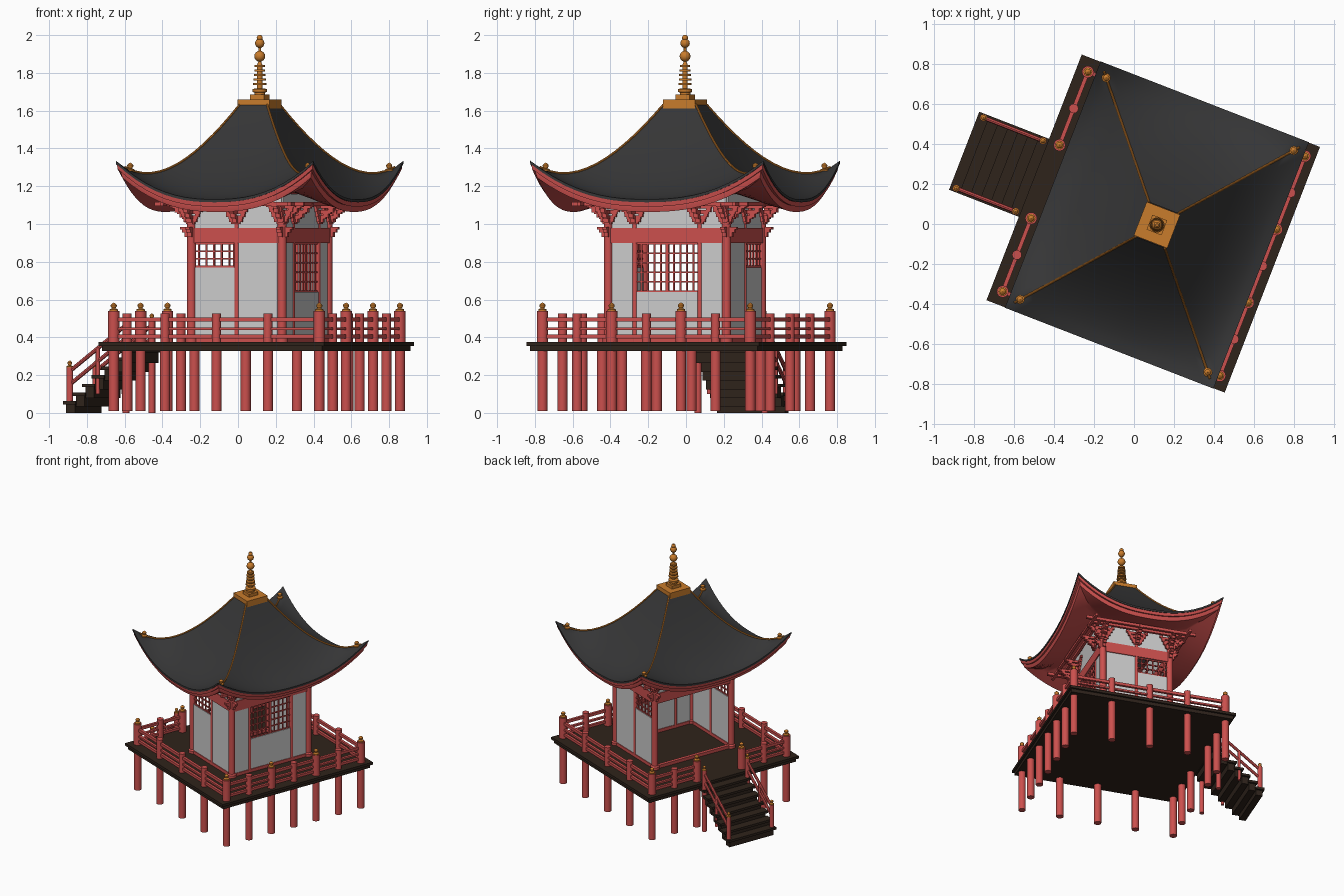
import bpy, bmesh
from math import radians, pi, cos, sin
from mathutils import Matrix, Vector

if "Cube" in bpy.data.objects:
    bpy.data.objects.remove(bpy.data.objects["Cube"])

# whole pavilion is modelled square-on, then turned into place
PLACE = Matrix.Translation((0.115, -0.005, 0)) @ Matrix.Rotation(radians(-21.2), 4, 'Z')

def material(name, rgb):
    m = bpy.data.materials.new(name)
    m.diffuse_color = (*rgb, 1)
    m.use_nodes = True
    m.node_tree.nodes["Principled BSDF"].inputs["Base Color"].default_value = m.diffuse_color
    return m

RED = material("red_paint", (0.6, 0.08, 0.075))
GOLD = material("gold", (0.58, 0.2, 0.025))
TILE = material("dark_tile", (0.036, 0.036, 0.037))
WOOD = material("dark_wood", (0.028, 0.017, 0.011))
TEAL = material("teal", (0.0, 0.25, 0.18))

class Part:
    def __init__(self):
        self.bm = bmesh.new()

    def box(self, lo, hi):
        c = [(a + b) / 2 for a, b in zip(lo, hi)]
        s = [abs(b - a) for a, b in zip(lo, hi)]
        bmesh.ops.create_cube(self.bm, size=1, matrix=Matrix.Translation(c) @ Matrix.Diagonal((*s, 1)))

    def rod(self, a, b, r, n=16):
        a, b = Vector(a), Vector(b)
        rot = (b - a).to_track_quat('Z', 'Y').to_matrix().to_4x4()
        bmesh.ops.create_cone(self.bm, cap_ends=True, segments=n, radius1=r, radius2=r,
                              depth=(b - a).length, matrix=Matrix.Translation((a + b) / 2) @ rot)

    def rings(self, rings):
        vs = [[self.bm.verts.new(p) for p in ring] for ring in rings]
        n = len(vs[0])
        for r0, r1 in zip(vs, vs[1:]):
            for j in range(n):
                k = (j + 1) % n
                self.bm.faces.new((r0[j], r0[k], r1[k], r1[j]))

    def lathe(self, at, profile, n=16):
        self.rings([[(at[0] + max(r, 1e-4) * cos(2 * pi * j / n), at[1] + max(r, 1e-4) * sin(2 * pi * j / n),
                      at[2] + z) for j in range(n)] for r, z in profile])

    def finish(self, name, mat=None, angle=35):
        bmesh.ops.recalc_face_normals(self.bm, faces=self.bm.faces)
        me = bpy.data.meshes.new(name)
        self.bm.to_mesh(me)
        ob = bpy.data.objects.new(name, me)
        bpy.context.collection.objects.link(ob)
        ob.matrix_world = PLACE
        if mat:
            me.materials.append(mat)
        bpy.ops.object.select_all(action='DESELECT')
        ob.select_set(True)
        bpy.context.view_layer.objects.active = ob
        bpy.ops.object.shade_smooth_by_angle(angle=radians(angle))

KNOB = [(0, 0), (0.022, 0), (0.022, 0.008), (0.009, 0.014), (0.016, 0.024), (0.016, 0.032), (0.008, 0.04), (0, 0.044)]

# ---------- platform ----------
deck = Part()
deck.box((-0.66, -0.66, 0.355), (0.62, 0.66, 0.375))
deck.box((-0.645, -0.645, 0.328), (0.605, 0.645, 0.355))
deck.finish("platform", WOOD)

# ---------- posts, legs, railing ----------
U0, U1, V = -0.6, 0.567, 0.59
us = [U0 + (U1 - U0) * i / 4 for i in range(5)]
vs = [-V + 2 * V * i / 6 for i in range(7)]
tall = [(u, v) for u in (U0, U1) for v in vs[::2]]
short = [(u, v) for u in (U0, U1) for v in vs[1::2] if not (u == U0 and abs(v) < 0.1)]
short += [(u, v) for u in us[1:4] for v in (-V, V)]
legs, posts, knobs, rails = Part(), Part(), Part(), Part()
for u, v in tall + short:
    legs.rod((u, v, 0.01), (u, v, 0.33), 0.027)
for u, v in tall:
    posts.rod((u, v, 0.37), (u, v, 0.54), 0.03)
    knobs.lathe((u, v, 0.54), KNOB)
for u, v in short:
    posts.rod((u, v, 0.37), (u, v, 0.527), 0.024)
for z, h in ((0.494, 0.011), (0.445, 0.007), (0.405, 0.01)):
    for v in (-V, V):
        rails.box((U0, v - 0.01, z - h), (U1, v + 0.01, z + h))
    rails.box((U1 - 0.01, -V, z - h), (U1 + 0.01, V, z + h))
    for s in (-1, 1):
        rails.box((U0 - 0.01, s * V / 3, z - h), (U0 + 0.01, s * V, z + h))

# ---------- stairs ----------
steps = Part()
N = 7
for i in range(N):
    u = -1.035 + i * 0.054
    z = 0.062 + i * 0.046
    steps.box((u, -0.212, z - 0.018), (u + 0.07, 0.207, z))
    steps.box((u + 0.012, -0.195, max(0, z - 0.075)), (u + 0.062, 0.19, z - 0.01))
steps.finish("stairs", WOOD)
for v in (-0.192, 0.187):
    for u, z0, z1, r in ((-1.004, 0.06, 0.24, 0.018), (-0.685, 0, 0.49, 0.018)):
        posts.rod((u, v, z0), (u, v, z1), r)
        knobs.lathe((u, v, z1), [(r * 0.75, z * 0.85) for r, z in KNOB])
    posts.rod((-0.845, v, 0.1), (-0.845, v, 0.34), 0.011)
    for dz in (0, -0.07):
        rails.rod((-1.004, v, 0.22 + dz), (-0.685, v, 0.465 + dz), 0.011, 8)
legs.finish("platform_legs", RED)
posts.finish("railing_posts", RED)
knobs.finish("post_knobs", GOLD)
rails.finish("railings", RED)

# ---------- hall: columns, walls, windows ----------
A, B = 0.257, 0.335
WV = 0.185
cols, walls, frame, lattice = Part(), Part(), Part(), Part()
for u in (-A, A):
    for v in (-B, B):
        cols.lathe((u, v, 0.375), [(0, 0), (0.032, 0), (0.032, 0.02), (0.024, 0.03), (0.024, 0.65), (0, 0.65)])
for s in (-1, 1):
    cols.rod((0, s * B, 0.375), (0, s * B, 1.0), 0.014)
    cols.rod((A, s * WV, 0.375), (A, s * WV, 1.0), 0.014)
cols.finish("columns", RED)

T = 0.008
for s in (-1, 1):
    v = s * B
    walls.box((-A, v - T, 0.375), (0, v + T, 0.77))
    walls.box((0, v - T, 0.375), (A, v + T, 0.92))
    walls.box((-A, v - T, 0.9), (A, v + T, 1.16))
    walls.box((A - T, s * WV, 0.375), (A + T, s * B, 0.92))
    walls.box((s * A - T, -B, 0.9), (s * A + T, B, 1.16))
    # side windows
    for i in range(1, 6):
        u = -A + A * i / 6
        lattice.box((u - 0.004, v - 0.005, 0.77), (u + 0.004, v + 0.005, 0.9))
    for i in range(4):
        z = 0.775 + 0.04 * i
        lattice.box((-A, v - 0.005, z - 0.004), (0, v + 0.005, z + 0.004))
walls.box((A - T, -WV, 0.375), (A + T, WV, 0.64))
walls.finish("wall_panels")
# wide rear window
for i in range(1, 10):
    v, w = -WV + 2 * WV * i / 10, (0.009 if i == 5 else 0.004)
    lattice.box((A - 0.005, v - w, 0.64), (A + 0.005, v + w, 0.9))
for i in range(6):
    z = 0.645 + 0.05 * i
    lattice.box((A - 0.005, -WV, z - 0.004), (A + 0.005, WV, z + 0.004))
lattice.finish("window_lattice", RED)

# ---------- sills, tie beams, beam noses ----------
for s in (-1, 1):
    for z0, z1, t in ((0.375, 0.4, 0.013), (0.9, 0.98, 0.015)):
        frame.box((-A, s * B - t, z0), (A, s * B + t, z1))
        frame.box((s * A - t, -B, z0), (s * A + t, B, z1))
    for q in (-1, 1):
        for d, z in ((0.035, 0.93), (0.05, 0.955), (0.062, 0.97)):
            frame.box((q * A, s * B - 0.012, z), (q * (A + d), s * B + 0.012, 0.985))
            frame.box((q * A - 0.012, s * B, z), (q * A + 0.012, s * (B + d), 0.985))
frame.finish("tie_beams", RED)

# ---------- stepped brackets and purlins ----------
br = Part()
def bracket(u, v, nu, nv):
    for i in range(4):
        z, w, out = 1.0 + 0.027 * i, 0.025 + 0.015 * i, 0.022 + 0.028 * i
        for half, back, reach in ((w, 0.016, 0.02), (0.011, 0, out)):
            p = [(u + k * nu + h * nv, v + k * nv + h * nu, z + dz)
                 for k, h, dz in ((-back, -half, 0), (reach, half, 0.019))]
            br.box(*p)
        for h in (-w, w):   # small bearing blocks
            c = (u + 0.01 * nu + h * nv, v + 0.01 * nv + h * nu)
            br.box((c[0] - 0.012, c[1] - 0.012, z + 0.01), (c[0] + 0.012, c[1] + 0.012, z + 0.027))
        c = (u + out * nu, v + out * nv)
        br.box((c[0] - 0.013, c[1] - 0.013, z + 0.008), (c[0] + 0.013, c[1] + 0.013, z + 0.027))
for s in (-1, 1):
    for u in (-A, 0, A):
        bracket(u, s * B, 0, s)
    for v in (-B, -WV, WV, B):
        bracket(s * A, v, s, 0)
    for d in (0.055, 0.105):
        br.box((-A - d - 0.06, s * (B + d) - 0.01, 1.095), (A + d + 0.06, s * (B + d) + 0.01, 1.117))
        br.box((s * (A + d) - 0.01, -B - d - 0.06, 1.095), (s * (A + d) + 0.01, B + d + 0.06, 1.117))
br.finish("brackets", RED)

# ---------- roof: rings of (size, mid height, corner lift) ----------
RU, RV, P, SEG = 0.56, 0.662, 2.4, 20
def lift(s):
    return 0.205 * s ** 3.6
def ring(s, z, k):
    pts = []
    for cu, cv, du, dv in ((-1, -1, 1, 0), (1, -1, 0, 1), (1, 1, -1, 0), (-1, 1, 0, -1)):
        for j in range(SEG):
            t = 2 * j / SEG
            pts.append((s * RU * (cu + du * t), s * RV * (cv + dv * t), z + k * abs(t - 1) ** P))
    return pts
def top_z(s):
    return 1.13 + 0.5 * ((1 - s) / 0.86) ** 1.65
top = [0.14 + 0.86 * i / 14 for i in range(15)]
roof = Part()
roof.rings([ring(s, top_z(s), lift(s)) for s in top] +
           [ring(1, 1.115, lift(1)), ring(0.9, 1.125, lift(0.9))])
roof.finish("roof", TILE, 50)
eave = Part()
eave.rings([ring(s, z, lift(1) * k) for s, z, k in
            ((0.9, 1.125, 0.68), (0.993, 1.115, 0.985), (0.988, 1.092, 0.97), (0.965, 1.095, 0.9),
             (0.965, 1.085, 0.9), (0.955, 1.064, 0.88), (0.925, 1.07, 0.78), (0.8, 1.095, 0.46),
             (0.65, 1.13, 0.22), (0.42, 1.175, 0.05))])
eave.finish("eaves", RED, 40)

# ---------- gold hip ridges and corner knobs ----------
hip = Part()
for a in (-1, 1):
    for b in (-1, 1):
        pts = [(a * s * RU, b * s * RV, top_z(s) + lift(s) + 0.002) for s in top[:-1]]
        for p, q in zip(pts, pts[1:]):
            hip.rod(p, q, 0.006, 8)
        s = 0.9
        hip.lathe((a * s * RU, b * s * RV, top_z(s) + lift(s) - 0.004), KNOB)
hip.finish("hip_ridges", GOLD)

# ---------- spire ----------
cap = Part()
cap.box((-0.09, -0.09, 1.612), (0.09, 0.09, 1.66))
cap.box((-0.04, -0.04, 1.66), (0.04, 0.04, 1.685))
cap.finish("spire_base", GOLD)
prof = [(0.028, 1.68), (0.028, 1.695), (0.038, 1.70), (0.038, 1.715), (0.014, 1.718)]
for i in range(5):
    z, r = 1.735 + 0.024 * i, 0.035 - 0.002 * i
    prof += [(0.014, z), (r, z + 0.001), (r, z + 0.011), (0.014, z + 0.012)]
for zc, r in ((1.888, 0.029), (1.957, 0.025), (1.985, 0.016)):
    prof += [(max(0.007, r * sin(pi * i / 8)), zc - r * cos(pi * i / 8)) for i in range(9)]
prof.append((0, 2.0))
spire = Part()
spire.lathe((0, 0, 0), prof, 20)
spire.finish("spire", GOLD)

# ---------- hanging ornament inside ----------
bell = Part()
bell.lathe((0.2, -0.25, 0.72), [(0, 0), (0.03, 0), (0.026, 0.06), (0.018, 0.09), (0, 0.1)])
bell.finish("hanging_bell", TEAL)
